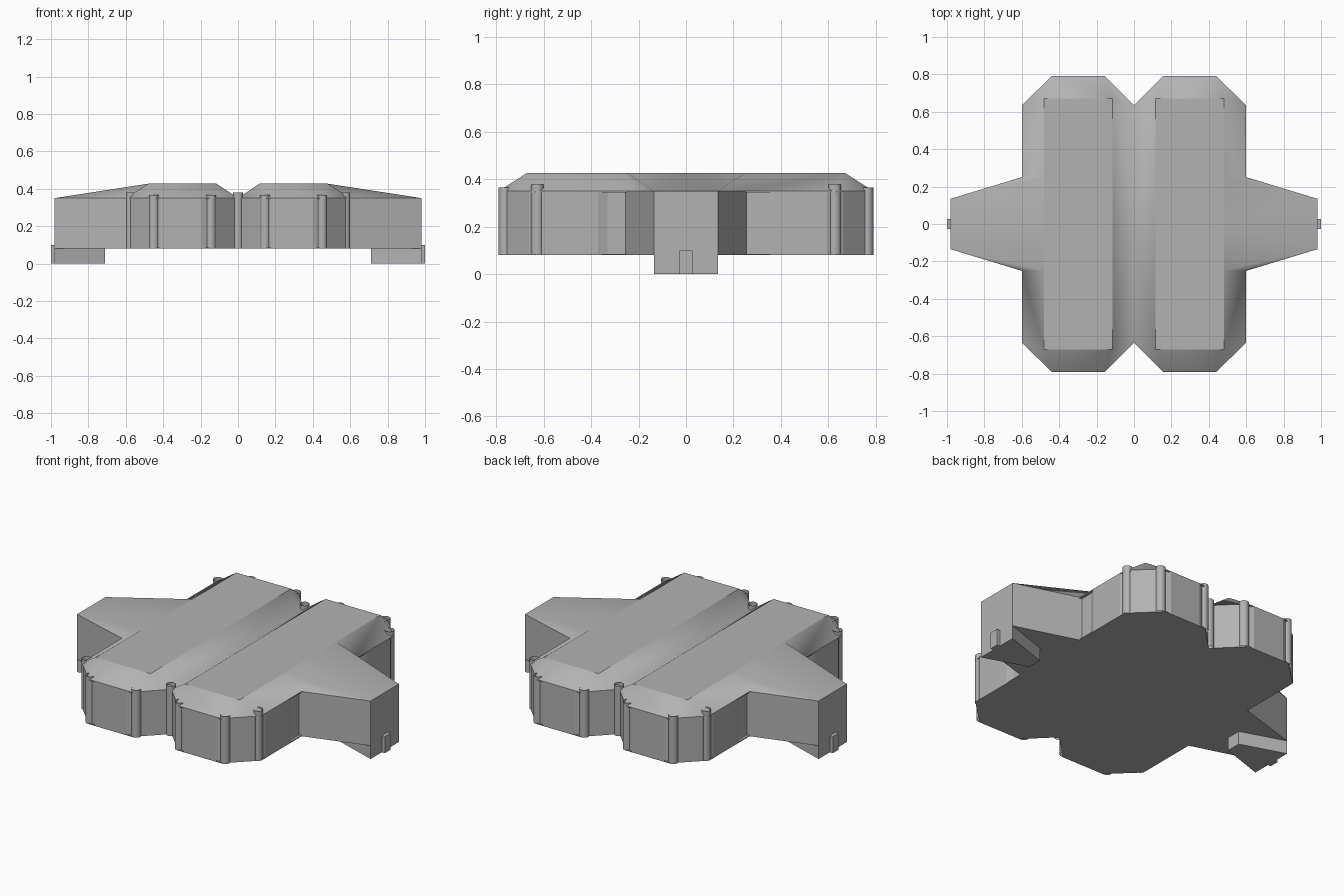
import bpy
import bmesh
from mathutils import Vector

if "Cube" in bpy.data.objects:
    bpy.data.objects.remove(bpy.data.objects["Cube"], do_unlink=True)

stone = bpy.data.materials.new("grey stone")
stone.use_nodes = True
GREY = (0.45, 0.45, 0.45, 1)
stone.diffuse_color = GREY
stone.node_tree.nodes["Principled BSDF"].inputs["Base Color"].default_value = GREY

FLOOR, EAVE, RIDGE = 0.08, 0.35, 0.427


def finish(name, bm, recalc=True):
    if recalc:
        bmesh.ops.recalc_face_normals(bm, faces=bm.faces)
    mesh = bpy.data.meshes.new(name)
    bm.to_mesh(mesh)
    bm.free()
    mesh.materials.append(stone)
    obj = bpy.data.objects.new(name, mesh)
    bpy.context.scene.collection.objects.link(obj)
    return obj


def prism(name, outline, z0, z1):
    bm = bmesh.new()
    base = bm.faces.new([bm.verts.new((x, y, z0)) for x, y in outline])
    top = bmesh.ops.extrude_face_region(bm, geom=[base])["geom"]
    for v in top:
        if isinstance(v, bmesh.types.BMVert):
            v.co.z = z1
    return finish(name, bm)


def all_round(quarter):
    """Mirror a quarter outline, listed from the x=0 notch to the wing end."""
    right = quarter + [(x, -y) for x, y in reversed(quarter)]
    return right + [(-x, y) for x, y in reversed(right) if x > 0]


# Quarter plan: central notch, two end corners, side corner, wing root, wing tip
notch, inner, outer = (0, 0.635), (0.155, 0.79), (0.44, 0.79)
side, root, tip = (0.6, 0.635), (0.6, 0.25), (0.98, 0.135)
plan = [notch, inner, outer, side, root, tip]

prism("floor_plate", all_round(plan), FLOOR, FLOOR + 0.006)
prism("eave_plate", all_round(plan), EAVE - 0.006, EAVE)


# Walls with clipped corners and shallow recesses beside the wings
def clip(before, corner, after, cut=0.04):
    b, c, a = Vector(before), Vector(corner), Vector(after)
    return [tuple(c + (p - c).normalized() * cut) for p in (b, a)]


wall_plan = ([notch] + clip(notch, inner, outer) + clip(inner, outer, side)
             + clip(outer, side, root)
             + [(0.6, 0.37), (0.585, 0.33), (0.585, 0.255), tip])
prism("walls", all_round(wall_plan), FLOOR, EAVE)

# Roof quarter, mirrored both ways: flat ridges, smooth slopes
bm = bmesh.new()
a, b, c = (0.115, 0.67), (0.48, 0.67), (0.48, 0.25)
c0, d0, w0, o = (0.48, 0), (0.115, 0), (0.98, 0), (0, 0)
high = {a, b, c, c0, d0}
points = {p: bm.verts.new((*p, RIDGE if p in high else EAVE))
          for p in plan + [a, b, c, c0, d0, w0, o]}
for loop in ([d0, c0, c, b, a], [o, d0, a, notch], [notch, a, inner],
             [a, b, outer, inner], [b, side, outer], [b, c, root, side],
             [c, tip, root], [c0, w0, tip, c]):
    face = bm.faces.new([points[p] for p in loop])
    face.smooth = not all(p in high for p in loop)
    face.normal_update()
    if face.normal.z < 0:
        face.normal_flip()
roof = finish("roof", bm, recalc=False)
mirror = roof.modifiers.new("mirror", "MIRROR")
mirror.use_axis = (True, True, False)
mirror.use_clip = True


# Open round corner columns
def column(name, x, y, top, r=0.027):
    bm = bmesh.new()
    bmesh.ops.create_cone(bm, cap_ends=False, segments=16, radius1=r, radius2=r,
                          depth=top - FLOOR)
    bmesh.ops.translate(bm, verts=bm.verts, vec=(x, y, (top + FLOOR) / 2))
    for f in bm.faces:
        f.smooth = True
    finish(name, bm)


for sy, end in ((-1, "front"), (1, "back")):
    column(end + "_notch_column", 0, sy * 0.637, 0.38)
    for sx, hand in ((-1, "right"), (1, "left")):
        for part, x, y, top in (("inner", 0.145, 0.763, 0.366),
                                ("outer", 0.45, 0.763, 0.366),
                                ("side", 0.573, 0.627, 0.38)):
            column(f"{end}_{hand}_{part}_column", sx * x, sy * y, top)

# Tapered foundations and doors under the wing ends
for s, hand in ((-1, "right"), (1, "left")):
    prism(hand + "_foundation", [(s * 0.71, -0.045), (s * 0.98, -0.135),
                                 (s * 0.98, 0.135), (s * 0.71, 0.045)], 0, FLOOR)
    prism(hand + "_door", [(s * 0.97, -0.028), (s, -0.028),
                           (s, 0.028), (s * 0.97, 0.028)], 0, 0.1)
